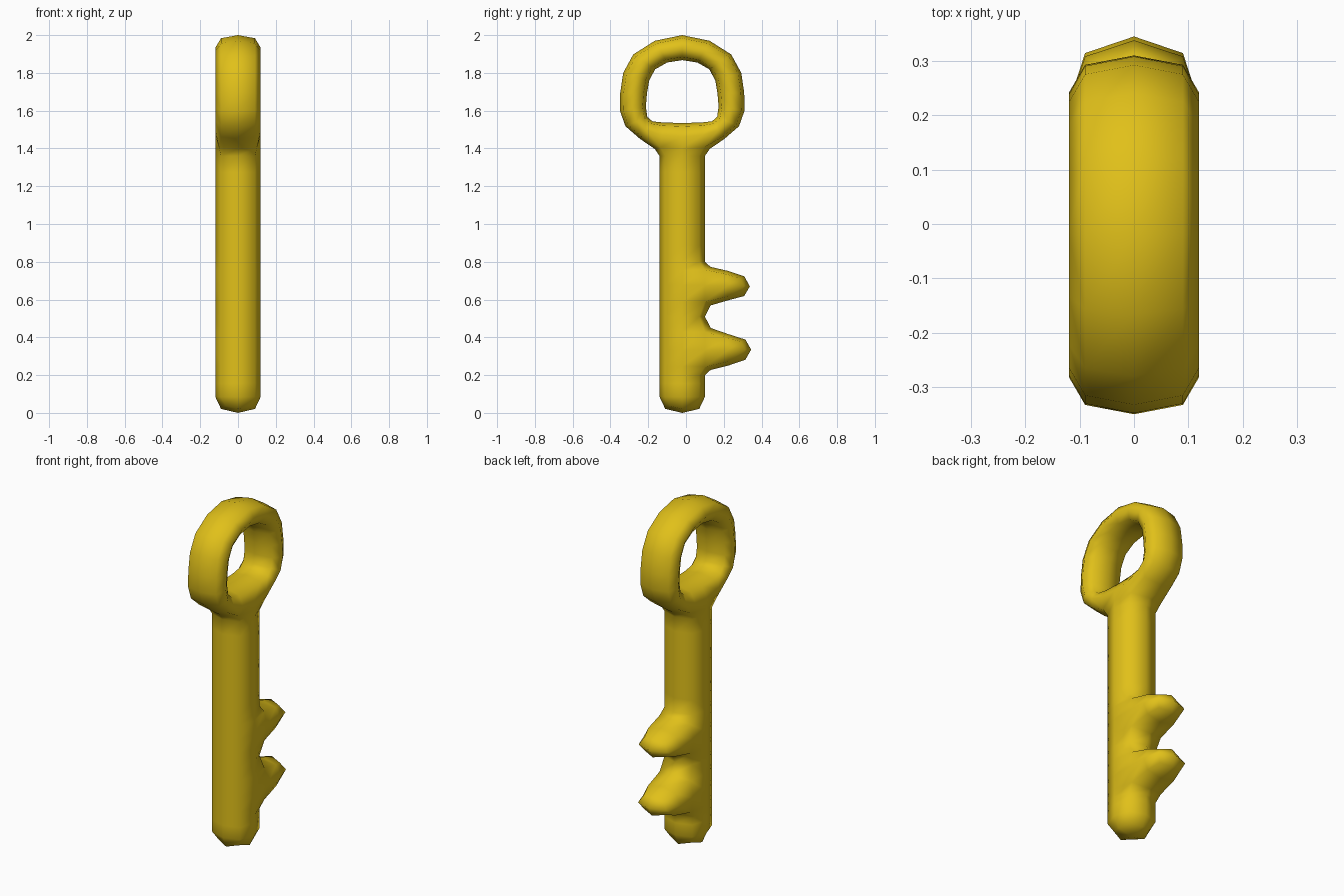
import bpy, bmesh

if "Cube" in bpy.data.objects:
    bpy.data.objects.remove(bpy.data.objects["Cube"])

HALF = 0.12      # half thickness along x
AXIS = -0.02     # y of the shaft and bow centre line

bm = bmesh.new()
cache = {}


def vert(y, z):
    key = (round(y, 4), round(z, 4))
    if key not in cache:
        cache[key] = bm.verts.new((-HALF, y, z))
    return cache[key]


def quad(*pts):
    bm.faces.new([vert(AXIS + y, z) for y, z in pts])


# Shaft: stacked cells of the flat cage
levels = [0.0, 0.17, 0.23, 0.435, 0.585, 0.77, 0.83, 1.33, 1.39]
for lo, hi in zip(levels, levels[1:]):
    quad((-HALF, lo), (HALF, lo), (HALF, hi), (-HALF, hi))

# Teeth on the +y side
for lo, hi, tip, tip_lo, tip_hi in [(0.23, 0.435, 0.365, 0.27, 0.40),
                                    (0.585, 0.77, 0.358, 0.605, 0.735)]:
    quad((HALF, lo), (tip, tip_lo), (tip, tip_hi), (HALF, hi))

# Bow: ring of cells, both sides mirrored, joined to the shaft
outer = [(0.12, 1.39), (0.325, 1.51), (0.335, 1.69), (0.29, 1.91), (0.0, 2.03)]
inner = [(0.12, 1.535), (0.195, 1.552), (0.19, 1.69), (0.16, 1.83), (0.0, 1.88)]
quad((-HALF, 1.39), (HALF, 1.39), inner[0], (-HALF, inner[0][1]))
for s in (1, -1):
    for i in range(4):
        cell = [outer[i], outer[i + 1], inner[i + 1], inner[i]]
        quad(*[(s * y, z) for y, z in cell])

# Thicken the flat cage
bmesh.ops.recalc_face_normals(bm, faces=bm.faces)
ext = bmesh.ops.extrude_face_region(bm, geom=bm.faces[:])
moved = [g for g in ext["geom"] if isinstance(g, bmesh.types.BMVert)]
bmesh.ops.translate(bm, verts=moved, vec=(2 * HALF, 0, 0))
bmesh.ops.recalc_face_normals(bm, faces=bm.faces)
for f in bm.faces:
    f.smooth = True

mesh = bpy.data.meshes.new("key")
bm.to_mesh(mesh)
bm.free()
key = bpy.data.objects.new("key", mesh)
bpy.context.collection.objects.link(key)

# Rounding
sub = key.modifiers.new("rounding", "SUBSURF")
sub.levels = sub.render_levels = 1
sub.use_limit_surface = False

gold = bpy.data.materials.new("gold")
gold.diffuse_color = (0.75, 0.53, 0.01, 1)
gold.use_nodes = True
gold.node_tree.nodes["Principled BSDF"].inputs["Base Color"].default_value = gold.diffuse_color
mesh.materials.append(gold)
